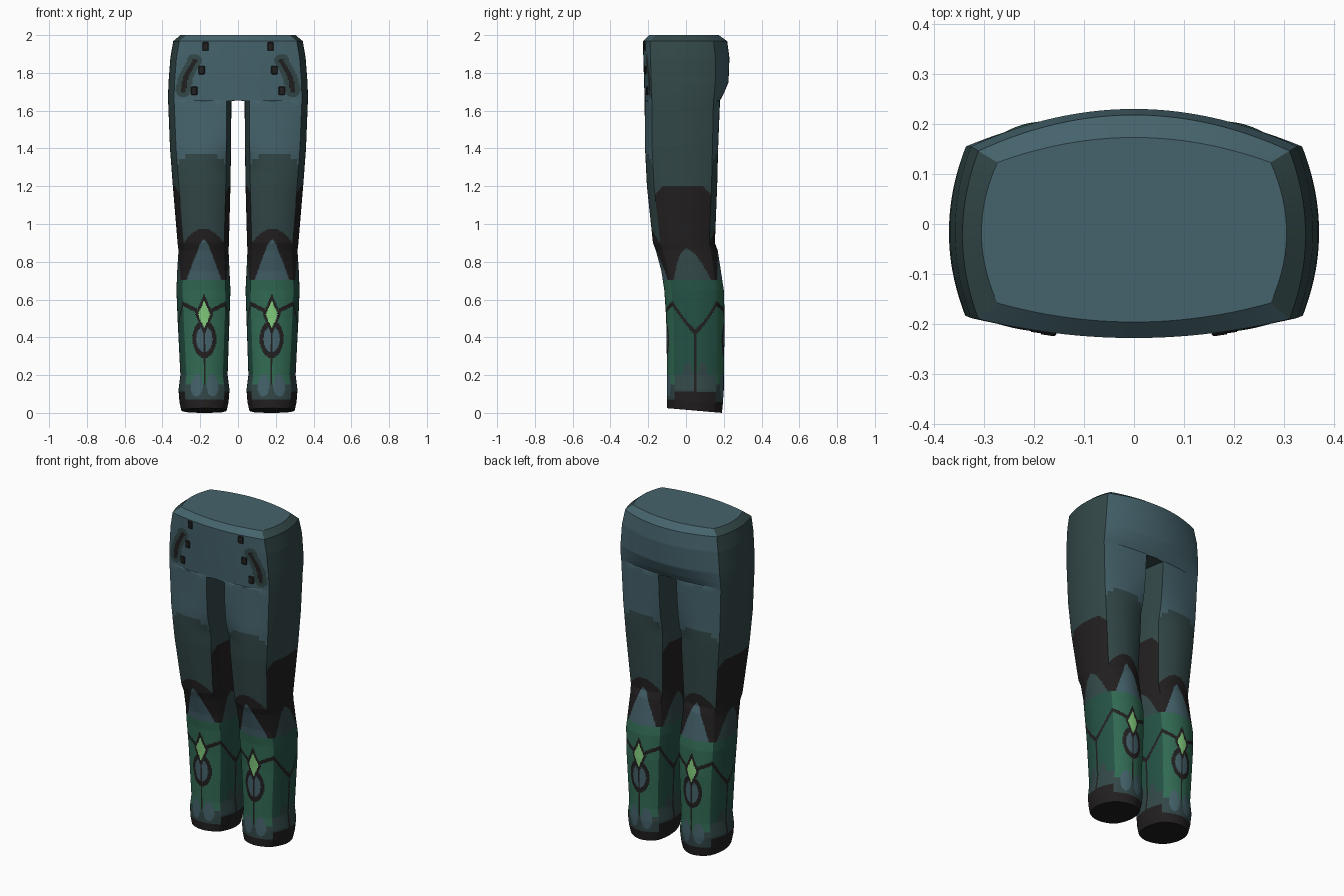
import bpy, math
from math import hypot

cube = bpy.data.objects.get("Cube")
if cube:
    bpy.data.objects.remove(cube, do_unlink=True)


def make_material(name, rgb):
    mat = bpy.data.materials.new(name)
    mat.use_nodes = True
    color = (*rgb, 1)
    mat.diffuse_color = color
    bsdf = mat.node_tree.nodes["Principled BSDF"]
    bsdf.inputs["Base Color"].default_value = color
    bsdf.inputs["Roughness"].default_value = 0.9
    return mat


TEAL, DARK, BLACK, GREEN, DEEP, LIME = range(6)
MATERIALS = [
    make_material("slate teal", (0.06, 0.125, 0.15)),
    make_material("dark teal", (0.033, 0.064, 0.065)),
    make_material("soft black", (0.016, 0.014, 0.014)),
    make_material("leaf green", (0.032, 0.15, 0.09)),
    make_material("deep green", (0.018, 0.085, 0.06)),
    make_material("lime green", (0.23, 0.62, 0.21)),
]

# Half body outline by height: z, inner x, outer x, front y, back y, back roundness
OUTLINE = [
    (0.0, 0.06, 0.3, -0.1, 0.19, 0.04),
    (0.05, 0.05, 0.31, -0.1, 0.195, 0.04),
    (0.12, 0.045, 0.315, -0.1, 0.2, 0.04),
    (0.2, 0.055, 0.305, -0.1, 0.2, 0.04),
    (0.5, 0.045, 0.32, -0.105, 0.205, 0.04),
    (0.65, 0.04, 0.326, -0.115, 0.2, 0.04),
    (0.75, 0.045, 0.322, -0.13, 0.185, 0.04),
    (0.86, 0.05, 0.315, -0.16, 0.168, 0.035),
    (0.9, 0.048, 0.32, -0.175, 0.153, 0.03),
    (1.2, 0.04, 0.345, -0.207, 0.165, 0.03),
    (1.4, 0.037, 0.36, -0.217, 0.17, 0.03),
    (1.65, 0.035, 0.37, -0.219, 0.18, 0.035),
    (1.655, 0, 0.37, -0.219, 0.181, 0.035),
    (1.69, 0, 0.37, -0.22, 0.2, 0.05),
    (1.75, 0, 0.368, -0.222, 0.225, 0.07),
    (1.88, 0, 0.358, -0.226, 0.23, 0.075),
    (1.968, 0, 0.343, -0.228, 0.218, 0.072),
    (2.0, 0, 0.305, -0.196, 0.173, 0.05),
]
FRONT_ROUND, SIDE_ROUND = 0.038, 0.032
WIDE, DEEP_COLS = 46, 36


def outline_at(z):
    for a, b in zip(OUTLINE, OUTLINE[1:]):
        if z <= b[0]:
            k = (z - a[0]) / (b[0] - a[0])
            return [p + (q - p) * k for p, q in zip(a, b)]
    return OUTLINE[-1]


def bulge(s, z):
    """Falloff across a front or back panel: peak at the body centre, or mid leg."""
    c = 0.5 * min(1, max(0, (1.65 - z) / 0.35))
    return ((s - c) / (1 - c)) ** 2


def ring(z):
    """One closed cross-section: front, outer side, back, inner side."""
    _, xi, xo, yf, yb, rb = outline_at(z)
    ri = min(0.025, xi)
    x0, x1 = xi + ri, xo - SIDE_ROUND

    def front(s):
        return x0 + (x1 - x0) * s, yf + FRONT_ROUND * bulge(s, z)

    def back(s):
        return x0 + (x1 - x0) * s, yb - rb * bulge(s, z)

    def side(t, x, sign, s):
        ya, yz = front(s)[1], back(s)[1]
        return x + sign * (2 * t - 1) ** 2, ya + (yz - ya) * t

    pts = [front(i / WIDE) for i in range(WIDE)]
    pts += [side(i / DEEP_COLS, xo, -SIDE_ROUND, 1) for i in range(DEEP_COLS)]
    pts += [back(1 - i / WIDE) for i in range(WIDE)]
    pts += [side(1 - i / DEEP_COLS, xi, ri, 0) for i in range(DEEP_COLS)]
    # the hem is slightly higher at the front
    lift = 0.025 * max(0, 1 - z / 0.15)
    return [(x, y, z + lift * (yb - y) / (yb - yf)) for x, y in pts]


def paint_wide(u, x, z, is_front):
    """Front and back panels."""
    a = abs(u) * 0.115
    if z > 1.65 and is_front:
        # slanted pocket, distance from its centre line
        k = min(1, max(0, (1.86 - z) / 0.15))
        d = hypot(x - 0.23 - 0.06 * k - 0.012 * math.sin(k * math.pi), z - 1.86 + 0.15 * k)
        if d < 0.04:
            return BLACK if d < 0.014 else DARK
    if z > 1.36 - 0.12 * max(0, abs(u) - 0.65):
        return TEAL
    if z > 0.975 - 6 * a * a:
        return DARK
    if z > 0.7:
        return TEAL if a < 0.095 * (max(0, 0.92 - z) / 0.22) ** 0.7 else BLACK
    # gem, its frame, and the shield below
    gem = a / 0.034 + abs(z - 0.52) / 0.075
    if gem < 1.45:
        return LIME if gem < 1 else BLACK
    shield = hypot(a / 0.07, (z - 0.39) / 0.1)
    if shield < 1:
        return TEAL if shield < 0.68 and a > 0.006 else BLACK
    if abs(z - 0.52 - 0.5 * a) < 0.012 or (a < 0.006 and 0.15 < z < 0.3):
        return BLACK
    if z < 0.055:
        return BLACK
    if hypot((a - 0.047) / 0.035, (z - 0.14) / 0.065) < 1:
        return TEAL
    return DARK if z < 0.15 else GREEN


def paint_side(u, z):
    """Outer and inner side panels."""
    w = abs(u)
    if z > 1.2 - 0.15 * max(0, w - 0.7):
        return DARK
    if z > 0.7:
        return DARK if w < 0.85 * (max(0, 0.87 - z) / 0.17) ** 0.6 else BLACK
    if abs(z - 0.43 - 0.15 * w ** 1.3) < 0.013 or (w < 0.07 and z < 0.43):
        return BLACK
    if z < 0.11:
        return BLACK
    lobe = hypot((w - 0.35) / 0.28, (z - 0.14) / 0.13) < 1
    return DARK if lobe or z < 0.2 else DEEP


# Rows: fine where the painted shapes are, coarse on the plain thigh
heights = [0.0]
for a, b in zip(OUTLINE, OUTLINE[1:]):
    step = 0.03 if 1.0 < b[0] <= 1.65 and a[0] > 0.95 else 0.0062
    if b[0] == 2.0:
        step = 0.04
    n = math.ceil((b[0] - a[0]) / step)
    heights += [a[0] + (b[0] - a[0]) * i / n for i in range(1, n + 1)]

count = 2 * (WIDE + DEEP_COLS)
verts, faces, paint = [], [], []
for z in heights:
    verts += ring(z)

panels = []
for name, size in (("front", WIDE), ("side", DEEP_COLS), ("back", WIDE), ("side", DEEP_COLS)):
    panels += [(name, 2 * (i + 0.5) / size - 1) for i in range(size)]

for r in range(len(heights) - 1):
    z = (heights[r] + heights[r + 1]) / 2
    for i, (panel, u) in enumerate(panels):
        j = (i + 1) % count
        face = (r * count + i, r * count + j, (r + 1) * count + j, (r + 1) * count + i)
        if all(verts[v][0] < 1e-5 for v in face):
            continue
        x = sum(verts[v][0] for v in face) / 4
        faces.append(face)
        if panel == "side":
            paint.append(paint_side(u, z))
        else:
            paint.append(paint_wide(u, x, z, panel == "front"))

# Hem cap and waist cap
faces.append(tuple(reversed(range(count))))
paint.append(BLACK)
top = (len(heights) - 1) * count
faces.append(tuple(range(top, top + count - DEEP_COLS + 1)))
paint.append(TEAL)

mesh = bpy.data.meshes.new("trousers")
mesh.from_pydata(verts, [], faces)
for mat in MATERIALS:
    mesh.materials.append(mat)
mesh.polygons.foreach_set("material_index", paint)
trousers = bpy.data.objects.new("trousers", mesh)
bpy.context.collection.objects.link(trousers)
bpy.ops.object.select_all(action="DESELECT")
trousers.select_set(True)
bpy.context.view_layer.objects.active = trousers
bpy.ops.object.shade_smooth_by_angle(angle=math.radians(24))
mirror = trousers.modifiers.new("mirror", "MIRROR")
mirror.merge_threshold = 0.0001

# Buttons on the front of the hips
for side, sign in (("left", 1), ("right", -1)):
    for n, (x, z) in enumerate(((0.172, 1.94), (0.192, 1.815), (0.232, 1.705)), 1):
        _, _, xo, yf, _, _ = outline_at(z)
        y = yf + FRONT_ROUND * (x / (xo - SIDE_ROUND)) ** 2
        bpy.ops.mesh.primitive_cube_add(size=1, location=(sign * x, y - 0.002, z))
        button = bpy.context.object
        button.name = f"{side}_button_{n}"
        button.scale = (0.034, 0.009, 0.045)
        button.rotation_euler.z = sign * 0.15
        bpy.ops.object.transform_apply(location=False, rotation=False, scale=True)
        bevel = button.modifiers.new("bevel", "BEVEL")
        bevel.width = 0.004
        button.data.materials.append(MATERIALS[BLACK])
